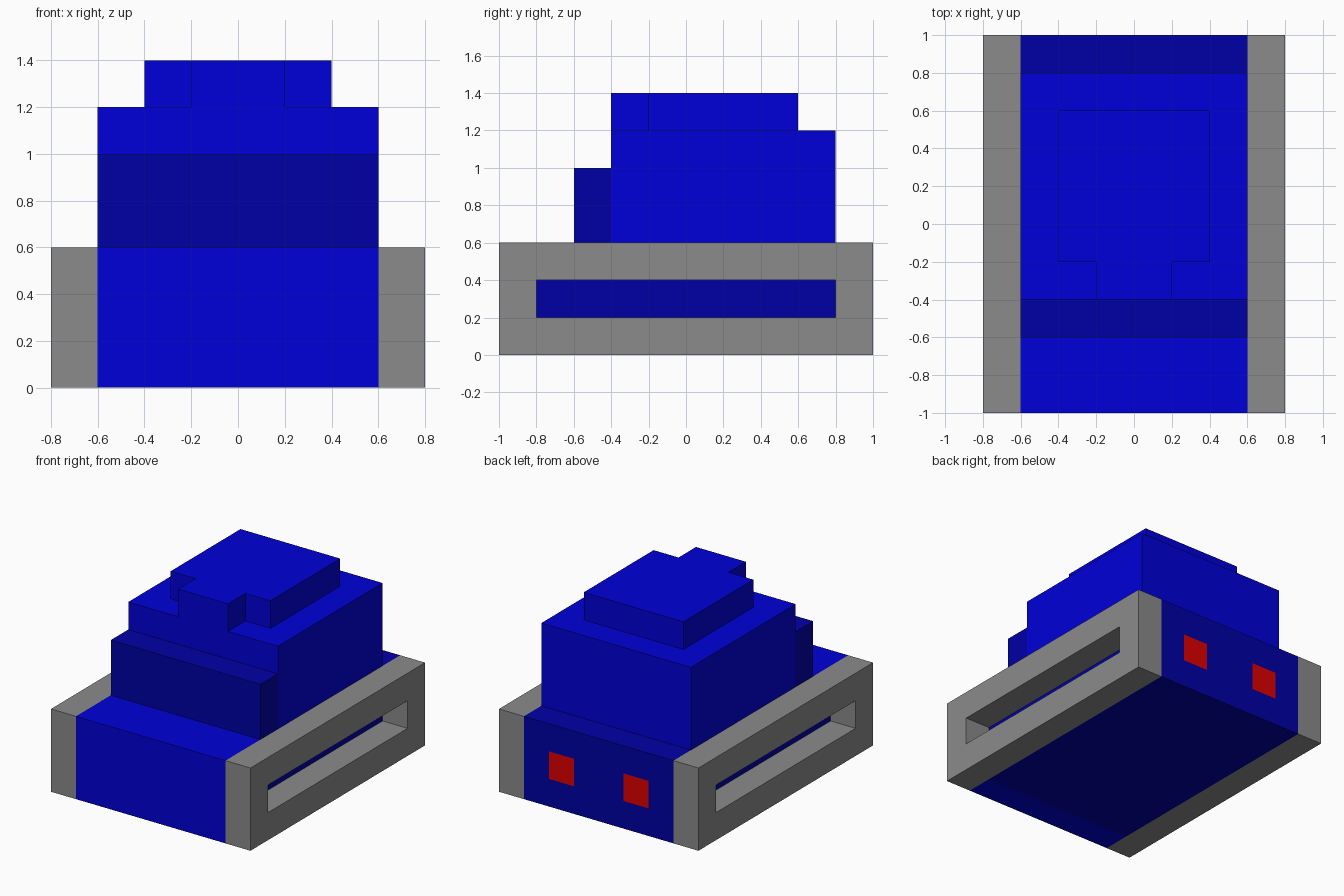
import bpy, bmesh
from mathutils import Vector

cube = bpy.data.objects.get("Cube")
if cube:
    bpy.data.objects.remove(cube, do_unlink=True)


def material(name, rgb):
    m = bpy.data.materials.new(name)
    m.use_nodes = True
    m.diffuse_color = (*rgb, 1)
    bsdf = next(n for n in m.node_tree.nodes if n.type == 'BSDF_PRINCIPLED')
    bsdf.inputs["Base Color"].default_value = (*rgb, 1)
    return m


blue = material("bright blue", (0.0, 0.0, 0.69))
navy = material("dark blue", (0.0, 0.0, 0.38))
grey = material("track grey", (0.256, 0.256, 0.256))
red = material("tail light red", (0.72, 0.0, 0.0))


def extrude(outline, offset):
    """Solid made by sweeping a flat outline along an offset vector."""
    bm = bmesh.new()
    face = bm.faces.new([bm.verts.new(p) for p in outline])
    new = bmesh.ops.extrude_face_region(bm, geom=[face])["geom"]
    bmesh.ops.translate(bm, vec=Vector(offset),
                        verts=[v for v in new if isinstance(v, bmesh.types.BMVert)])
    bmesh.ops.recalc_face_normals(bm, faces=bm.faces[:])
    bm.normal_update()
    return bm


def side_profile(points, x0=-0.6, x1=0.6):
    """Sweep a (y, z) profile from x0 to x1."""
    return extrude([(x0, y, z) for y, z in points], (x1 - x0, 0, 0))


def rect(a0, a1, b0, b1):
    return [(a0, b0), (a1, b0), (a1, b1), (a0, b1)]


def finish(name, bm, *mats):
    mesh = bpy.data.meshes.new(name)
    bm.to_mesh(mesh)
    bm.free()
    for m in mats:
        mesh.materials.append(m)
    obj = bpy.data.objects.new(name, mesh)
    bpy.context.collection.objects.link(obj)


# Chassis, with tail lights cut into its back face
bm = side_profile([(-0.8, 0), (1, 0), (1, 0.6), (-0.6, 0.6), (-0.6, 0.4), (-0.8, 0.4)])
cuts = [((x, 0, 0), (1, 0, 0)) for x in (-0.4, -0.2, 0.2, 0.4)]
cuts += [((0, 0, z), (0, 0, 1)) for z in (0.2, 0.4)]
for co, no in cuts:
    back = [f for f in bm.faces if f.normal.y > 0.9]
    geom = {g for f in back for g in (f, *f.edges, *f.verts)}
    bmesh.ops.bisect_plane(bm, geom=list(geom), dist=1e-5, plane_co=co, plane_no=no)
    bm.normal_update()
for f in bm.faces:
    c = f.calc_center_median()
    if f.normal.y > 0.9 and 0.2 < abs(c.x) < 0.4 and 0.2 < c.z < 0.4:
        f.material_index = 1
finish("chassis", bm, navy, red)

# Nose and hood
finish("nose", side_profile([(-1, 0), (-0.8, 0), (-0.8, 0.4), (-0.6, 0.4),
                             (-0.6, 0.6), (-1, 0.6)]), blue)

# Cabin and the dark step before it
finish("cabin", side_profile(rect(-0.4, 0.8, 0.6, 1.2)), blue)
finish("front_step", side_profile(rect(-0.6, -0.4, 0.6, 1.0)), navy)

# Roof hatch with a narrow front tongue
half = [(0.2, -0.4), (0.2, -0.2), (0.4, -0.2), (0.4, 0.6)]
outline = half + [(-x, y) for x, y in reversed(half)]
finish("roof_hatch", extrude([(x, y, 1.2) for x, y in outline], (0, 0, 0.2)), blue)

# Side tracks, each a frame with a long slot through it
for name, x0 in (("left_track", 0.6), ("right_track", -0.8)):
    bm = side_profile(rect(-1, 1, 0, 0.6), x0, x0 + 0.2)
    sides = [f for f in bm.faces if abs(f.normal.x) > 0.9]
    bmesh.ops.inset_individual(bm, faces=sides, thickness=0.2, use_even_offset=True)
    rims = [e for f in sides for e in f.edges]
    bmesh.ops.delete(bm, geom=sides, context='FACES_ONLY')
    bmesh.ops.bridge_loops(bm, edges=rims)
    bmesh.ops.recalc_face_normals(bm, faces=bm.faces[:])
    finish(name, bm, grey)
